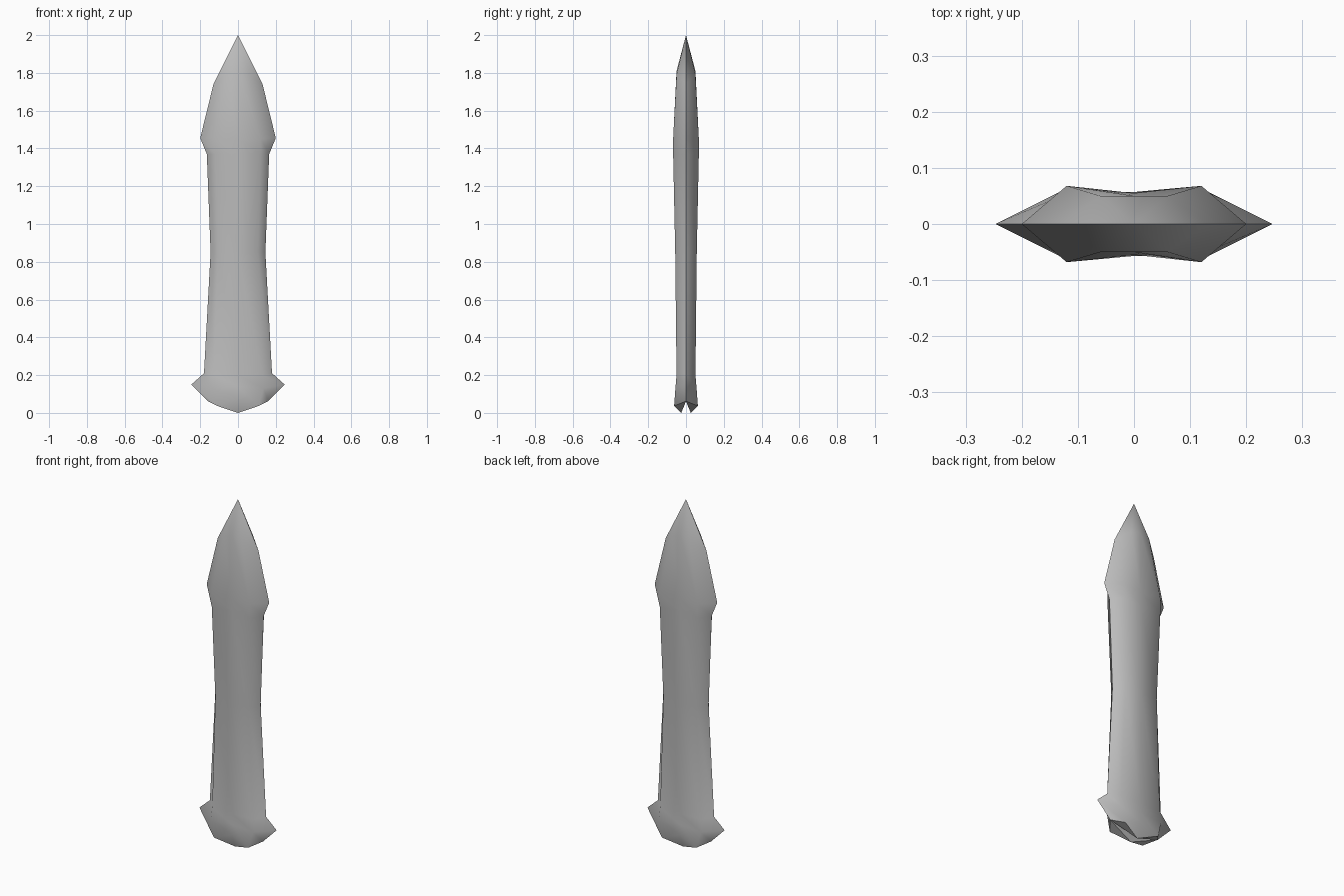
import bpy, bmesh, math

old = bpy.data.objects.get("Cube")
if old:
    bpy.data.objects.remove(old, do_unlink=True)

steel = bpy.data.materials.new("grey steel")
steel.use_nodes = True
colour = (0.5, 0.5, 0.5, 1)
steel.diffuse_color = colour
steel.node_tree.nodes["Principled BSDF"].inputs["Base Color"].default_value = colour

# Blade sections: edge (x, z), bevel (x, y, z), middle (y, z)
sections = [
    ((0.13, 1.74), (0.06, 0.05, 1.79), (0.05, 1.81)),
    ((0.20, 1.455), (0.12, 0.068, 1.45), (0.052, 1.45)),
    ((0.165, 1.37), (0.12, 0.068, 1.37), (0.055, 1.37)),
    ((0.145, 0.85), (0.105, 0.057, 0.85), (0.057, 0.85)),
    ((0.18, 0.21), (0.13, 0.05, 0.20), (0.05, 0.20)),
    ((0.247, 0.15), (0.135, 0.056, 0.13), (0.055, 0.14)),
    ((0.16, 0.062), (0.11, 0.063, 0.037), (0.055, 0.08)),
]

bm = bmesh.new()


def ring(edge, bevel, middle):
    """Eight points around the blade, starting at the left edge."""
    (ex, ez), (bx, by, bz), (my, mz) = edge, bevel, middle
    pts = [(ex, 0, ez), (bx, by, bz), (0, my, mz), (-bx, by, bz),
           (-ex, 0, ez), (-bx, -by, bz), (0, -my, mz), (bx, -by, bz)]
    return [bm.verts.new(p) for p in pts]


rings = [ring(*s) for s in sections]

# Pointed tip
tip = bm.verts.new((0, 0, 2))
for i in range(8):
    bm.faces.new((tip, rings[0][i], rings[0][(i + 1) % 8]))

# Blade sides and flared foot
for a, b in zip(rings, rings[1:]):
    for i in range(8):
        j = (i + 1) % 8
        bm.faces.new((a[i], b[i], b[j], a[j]))

# Notched underside: a hanging lip at front and back, and a groove between
end = rings[-1]
groove = bm.verts.new((0, 0, 0.065))
for k in (2, 6):
    lip = bm.verts.new((0, math.copysign(0.025, end[k].co.y), 0))
    for corner in (k - 1, k + 1):
        edge = end[0 if corner in (1, 7) else 4]
        bm.faces.new((end[k], end[corner], lip))
        bm.faces.new((end[corner], edge, lip))
        bm.faces.new((edge, groove, lip))

bmesh.ops.recalc_face_normals(bm, faces=bm.faces)
mesh = bpy.data.meshes.new("blade")
bm.to_mesh(mesh)
bm.free()
mesh.materials.append(steel)
blade = bpy.data.objects.new("blade", mesh)
bpy.context.collection.objects.link(blade)

bpy.context.view_layer.objects.active = blade
blade.select_set(True)
bpy.ops.object.shade_smooth_by_angle(angle=math.radians(60))
